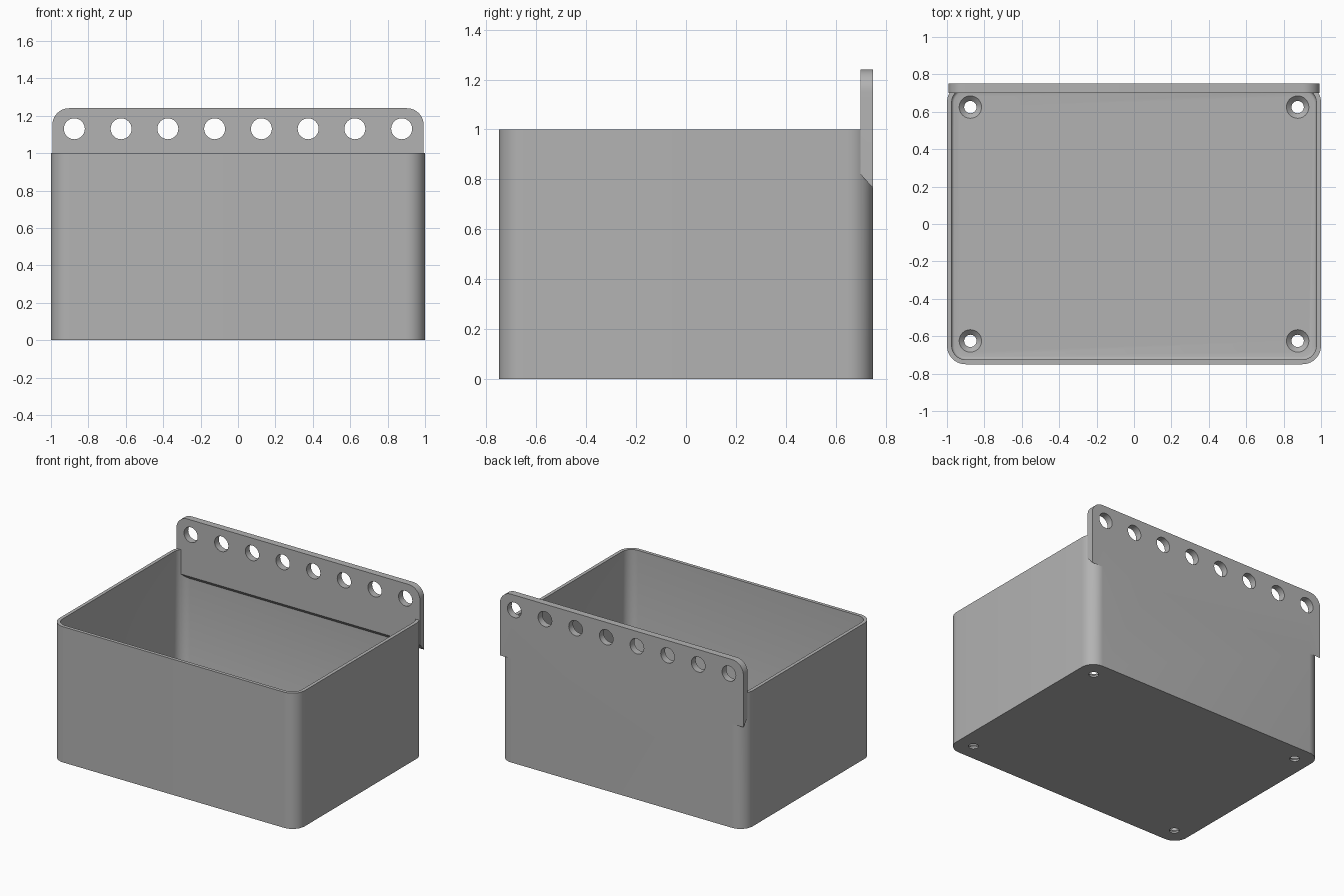
import bpy, bmesh
from math import cos, sin, pi
from mathutils import Vector, Matrix

if "Cube" in bpy.data.objects:
    bpy.data.objects.remove(bpy.data.objects["Cube"])

GREY = (0.45, 0.45, 0.45, 1)
grey = bpy.data.materials.new("plain_grey")
grey.use_nodes = True
grey.diffuse_color = GREY
grey.node_tree.nodes["Principled BSDF"].inputs["Base Color"].default_value = GREY


def finish(bm, name):
    bmesh.ops.recalc_face_normals(bm, faces=bm.faces)
    mesh = bpy.data.meshes.new(name)
    bm.to_mesh(mesh)
    bm.free()
    obj = bpy.data.objects.new(name, mesh)
    mesh.materials.append(grey)
    bpy.context.collection.objects.link(obj)
    return obj


def block(lo, hi):
    """Box between two corners, as a bmesh."""
    bm = bmesh.new()
    size = Vector(hi) - Vector(lo)
    centre = (Vector(hi) + Vector(lo)) / 2
    bmesh.ops.create_cube(bm, size=1, matrix=Matrix.Translation(centre) @ Matrix.Diagonal((*size, 1)))
    return bm


def round_edges(bm, test, radius, segments):
    edges = [e for e in bm.edges if test(*[v.co for v in e.verts])]
    bmesh.ops.bevel(bm, geom=edges, offset=radius, segments=segments, profile=0.5, affect='EDGES')


def upright(a, b):
    return abs(a.z - b.z) > 0.1


def lathe(bm, profile, centre, segments=32):
    """Closed solid turned around a vertical axis from (radius, z) points."""
    rings = [[bm.verts.new((centre[0] + r * cos(2 * pi * i / segments),
                            centre[1] + r * sin(2 * pi * i / segments), z))
              for i in range(segments)] for r, z in profile]
    for low, high in zip(rings, rings[1:]):
        for i in range(segments):
            j = (i + 1) % segments
            bm.faces.new((low[i], low[j], high[j], high[i]))
    bm.faces.new(rings[0])
    bm.faces.new(rings[-1])


def combine(target, other, operation):
    mod = target.modifiers.new(operation.title(), 'BOOLEAN')
    mod.operation = operation
    mod.solver = 'EXACT'
    mod.object = other
    bpy.context.view_layer.objects.active = target
    bpy.ops.object.modifier_apply(modifier=mod.name)
    bpy.data.objects.remove(other)


WALL, FLOOR = 0.025, 0.04
DEPTH = 0.75

# Outer box with rounded upright corners
bm = block((-1, -DEPTH, 0), (1, DEPTH, 1))
round_edges(bm, upright, 0.1, 10)
bin_box = finish(bm, "storage_bin")

# Hollow inside with a small fillet around the floor
bm = block((WALL - 1, WALL - DEPTH, FLOOR), (1 - WALL, DEPTH - WALL, 1.2))
round_edges(bm, upright, 0.075, 10)
round_edges(bm, lambda a, b: max(a.z, b.z) < FLOOR + 0.001, 0.015, 3)
combine(bin_box, finish(bm, "cavity_cutter"), 'DIFFERENCE')

# Hanging plate: rounded top corners and a sloped lower edge
bm = block((-0.993, 0.70, 0.6), (0.993, DEPTH, 1.24))
round_edges(bm, lambda a, b: min(a.z, b.z) > 1.2 and abs(a.y - b.y) > 0.01, 0.09, 10)
cut = bmesh.ops.bisect_plane(bm, geom=bm.verts[:] + bm.edges[:] + bm.faces[:],
                             plane_co=(0, 0.70, 0.82), plane_no=(0, -0.055, -0.05), clear_outer=True)
bmesh.ops.holes_fill(bm, edges=[g for g in cut["geom_cut"] if isinstance(g, bmesh.types.BMEdge)])
plate = finish(bm, "hanging_plate")

# Row of round holes through the plate
bm = bmesh.new()
for i in range(8):
    bmesh.ops.create_cone(bm, cap_ends=True, segments=32, radius1=0.056, radius2=0.056, depth=0.4,
                          matrix=Matrix.Translation((-0.875 + 0.25 * i, 0.72, 1.13)) @ Matrix.Rotation(pi / 2, 4, 'X'))
combine(plate, finish(bm, "hole_cutter"), 'DIFFERENCE')
combine(bin_box, plate, 'UNION')

# Countersunk screw holes in the floor corners
bm = bmesh.new()
for x in (-0.875, 0.875):
    for y in (-0.625, 0.625):
        lathe(bm, [(0.033, -0.1), (0.033, FLOOR - 0.027), (0.06, FLOOR), (0.06, FLOOR + 0.05)], (x, y))
combine(bin_box, finish(bm, "screw_cutter"), 'DIFFERENCE')

# Smooth curved areas, keep hard edges
bpy.ops.object.select_all(action='DESELECT')
bin_box.select_set(True)
bpy.context.view_layer.objects.active = bin_box
bpy.ops.object.shade_smooth_by_angle(angle=0.6)
